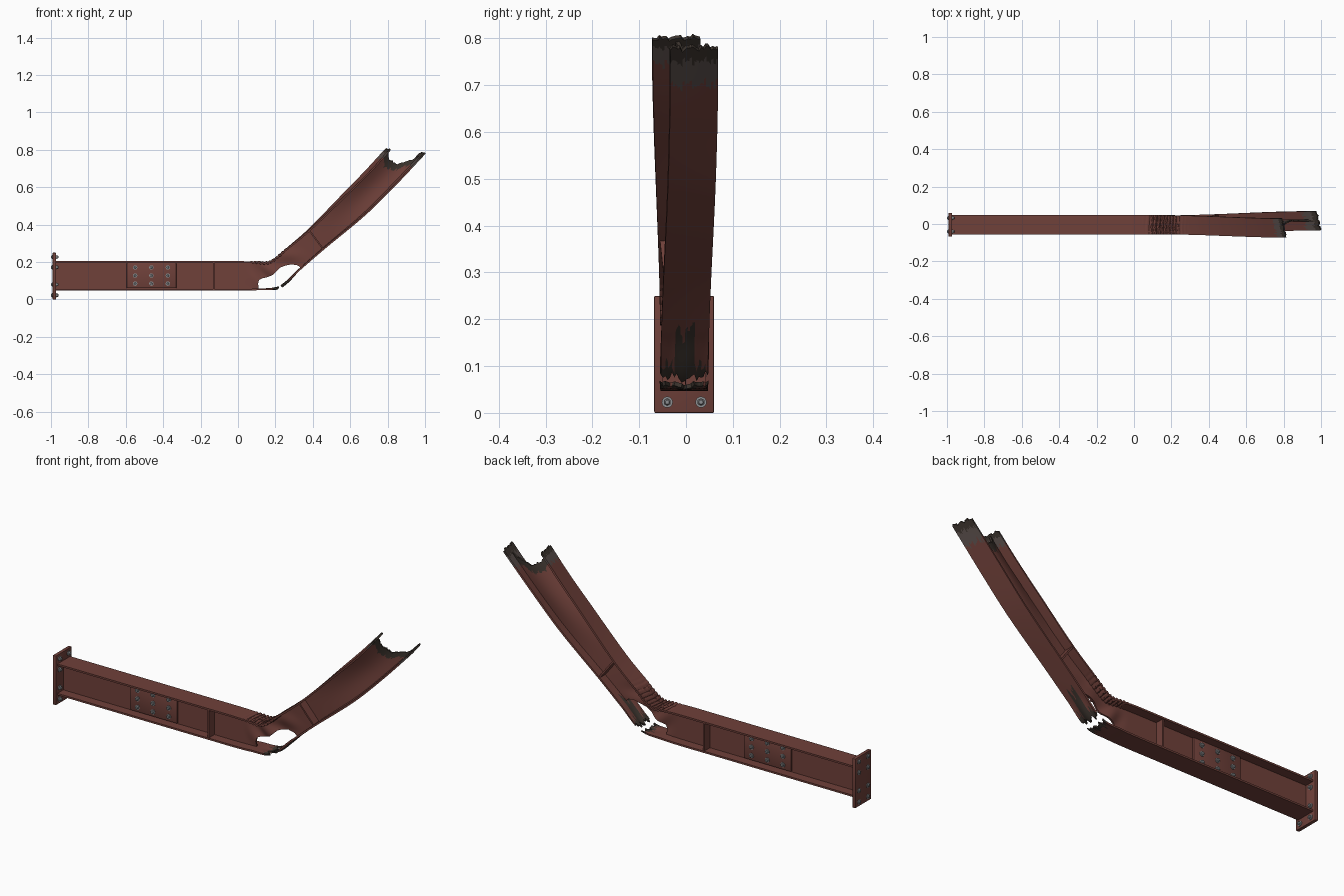
import bpy, bmesh, math
from mathutils import Vector, Matrix

if "Cube" in bpy.data.objects:
    bpy.data.objects.remove(bpy.data.objects["Cube"])

YC = -0.004          # middle of the beam in y
HALF = 0.051         # half flange width
TF, TW = 0.009, 0.008


def material(name, rgb):
    m = bpy.data.materials.new(name)
    m.diffuse_color = (*rgb, 1)
    m.use_nodes = True
    m.node_tree.nodes["Principled BSDF"].inputs["Base Color"].default_value = m.diffuse_color
    return m


PAINT = material("red oxide paint", (0.16, 0.052, 0.042))
SCORCH = material("scorched grey", (0.105, 0.08, 0.073))
SOOT = material("burnt metal", (0.045, 0.034, 0.027))
STEEL = material("bolt steel", (0.27, 0.28, 0.29))

# Path of the beam: parameter, top edge x z, bottom edge x z
KNOTS = [(-0.975, -0.975, 0.205, -0.975, 0.047), (-0.13, -0.13, 0.205, -0.13, 0.047),
         (0.0, 0.0, 0.205, 0.0, 0.047), (0.1, 0.09, 0.203, 0.11, 0.05),
         (0.2, 0.17, 0.204, 0.225, 0.062), (0.33, 0.26, 0.275, 0.335, 0.16),
         (0.48, 0.377, 0.374, 0.457, 0.268), (0.75, 0.57, 0.565, 0.675, 0.455),
         (0.93, 0.69, 0.685, 0.825, 0.605), (1.13, 0.80, 0.805, 0.995, 0.785)]


def smooth(a, b, x):
    t = min(max((x - a) / (b - a), 0), 1)
    return t * t * (3 - 2 * t)


def path(u):
    """Cubic interpolation through the knots."""
    i = max(k for k in range(len(KNOTS) - 1) if k == 0 or KNOTS[k][0] <= u)
    p, q = KNOTS[i], KNOTS[i + 1]
    d = q[0] - p[0]
    t = (u - p[0]) / d

    def slope(k, c):
        a, b = KNOTS[max(k - 1, 0)], KNOTS[min(k + 1, len(KNOTS) - 1)]
        return (b[c] - a[c]) / (b[0] - a[0])
    out = []
    for c in range(1, 5):
        m0, m1 = slope(i, c) * d, slope(i + 1, c) * d
        out.append((2*t**3 - 3*t*t + 1) * p[c] + (t**3 - 2*t*t + t) * m0
                   + (3*t*t - 2*t**3) * q[c] + (t**3 - t*t) * m1)
    return out


def section(u, h, y):
    """Point of the deformed beam: h 0 bottom to 1 top, y across the flange."""
    tx, tz, bx, bz = path(u)
    top, bot = Vector((tx, 0, tz)), Vector((bx, 0, bz))
    n = (top - bot).normalized()
    top, bot = top - n * TF / 2, bot + n * TF / 2
    tw = smooth(0.15, 1.1, u)
    p = bot.lerp(top, h) + n * (y * 0.22 * tw)
    p.y = YC + y + tw * (0.021 - 0.038 * h)
    return p


def rag(t, amp, k):
    return amp * (math.sin(t * 19 + k) + 0.7 * math.sin(t * 43 + 2 * k) + 0.5 * math.sin(t * 71 + k))


def finish(ob, angle=35):
    bpy.ops.object.select_all(action='DESELECT')
    ob.select_set(True)
    bpy.context.view_layer.objects.active = ob
    for m in list(ob.modifiers):
        bpy.ops.object.modifier_apply(modifier=m.name)
    bpy.ops.object.shade_smooth_by_angle(angle=math.radians(angle))


def sheet(name, f, na, nb, thick, rule=None, cutter=None):
    """Thick plate from a grid f(a, b); rule(a, b) picks the colour."""
    bm = bmesh.new()
    g = [[bm.verts.new(f(i / na, j / nb)) for j in range(nb + 1)] for i in range(na + 1)]
    for i in range(na):
        for j in range(nb):
            fc = bm.faces.new((g[i][j], g[i + 1][j], g[i + 1][j + 1], g[i][j + 1]))
            if rule:
                fc.material_index = rule((i + 0.5) / na, (j + 0.5) / nb)
    me = bpy.data.meshes.new(name)
    bm.to_mesh(me)
    bm.free()
    ob = bpy.data.objects.new(name, me)
    bpy.context.collection.objects.link(ob)
    for m in (PAINT, SCORCH, SOOT):
        me.materials.append(m)
    s = ob.modifiers.new("thickness", 'SOLIDIFY')
    s.thickness, s.offset = thick, 0
    if cutter:
        b = ob.modifiers.new("tear", 'BOOLEAN')
        b.operation, b.object, b.solver = 'DIFFERENCE', cutter, 'EXACT'
    finish(ob)
    return ob


def flange(name, h, start, end, n, wave, colour):
    """Flange strip whose ends follow start(b) and end(b)."""
    def at(a, b):
        return start(b) + (end(b) - start(b)) * a

    def f(a, b):
        u = at(a, b)
        p = section(u, h, (2 * b - 1) * HALF)
        p.z += wave(u, b)
        return p
    sheet(name, f, n, 20, TF, lambda a, b: colour(at(a, b), b))


def burnt_end(u, b):
    j = rag(b, 0.004, 1)
    return 2 if u > 1.095 + j else 1 if u > 1.04 + 2 * j else 0


def torn_colour(u, b):
    if 0.165 + rag(b, 0.006, 3) < u < 0.25 + rag(b, 0.008, 5):
        return 2
    if 0.2 < u < 0.35 + rag(b, 0.02, 2) and abs(b - 0.5) < 0.2:
        return 2
    return burnt_end(u, b)


def crumple(u, b):
    env = smooth(0.04, 0.14, u) * (1 - smooth(0.24, 0.38, u))
    return env * 0.005 * math.sin(u * 2 * math.pi / 0.024 + 0.8 * math.sin(b * 5))


def sag(u, b):
    return 0.004 * smooth(0.12, 0.2, u) * (1 - smooth(0.25, 0.35, u)) * math.sin(b * 9)


# Flanges: the top one is crumpled, the bottom one torn in two
flange("top_flange", 1, lambda b: -0.975, lambda b: 1.125 + rag(b, 0.004, 4), 420, crumple, burnt_end)
flange("bottom_flange_fixed", 0, lambda b: -0.975, lambda b: 0.183 + rag(b, 0.007, 1), 160, sag, torn_colour)
flange("bottom_flange_bent", 0, lambda b: 0.222 + rag(b, 0.009, 2), lambda b: 1.125 + rag(b, 0.004, 6),
       150, sag, torn_colour)

# Cutter for the tear in the web
HOLE = [(0.115, 0.03), (0.107, 0.085), (0.113, 0.105), (0.13, 0.113), (0.16, 0.12), (0.185, 0.131),
        (0.205, 0.15), (0.225, 0.17), (0.25, 0.18), (0.285, 0.188), (0.32, 0.182), (0.332, 0.172),
        (0.345, 0.15), (0.31, 0.08), (0.25, 0.03)]
bm = bmesh.new()
face = bm.faces.new([bm.verts.new((x, -0.1, z)) for x, z in HOLE])
ext = bmesh.ops.extrude_face_region(bm, geom=[face])
bmesh.ops.translate(bm, vec=(0, 0.2, 0), verts=[v for v in ext['geom'] if isinstance(v, bmesh.types.BMVert)])
bmesh.ops.recalc_face_normals(bm, faces=bm.faces)
me = bpy.data.meshes.new("tear_cutter")
bm.to_mesh(me)
bm.free()
cutter = bpy.data.objects.new("tear_cutter", me)
bpy.context.collection.objects.link(cutter)
cutter.hide_render = True


# Web: bowed along the arm, buckled at the bend, ragged at the free end
def web_end(h):
    return 1.118 - 0.075 * 4 * h * (1 - h) + rag(h, 0.004, 3)


def web_point(a, h):
    u = -0.975 + (web_end(h) + 0.975) * a
    p = section(u, h, 0)
    bow = math.sin(math.pi * h)
    p.y += bow * 0.018 * smooth(0.5, 0.9, u)
    p.y += bow * 0.009 * smooth(0.03, 0.15, u) * (1 - smooth(0.25, 0.42, u)) * math.sin(u * 42 + h * 4)
    return p


sheet("web", web_point, 300, 28, TW,
      lambda a, h: 2 if (1 - a) * 2.05 < 0.045 + rag(h, 0.006, 2) else 0, cutter)
bpy.data.objects.remove(cutter)

# Stiffener plates on both sides of the web
for label, u in (("fixed", -0.13), ("bent", 0.48)):
    for side, s in (("front", -1), ("back", 1)):
        sheet(f"stiffener_{label}_{side}",
              lambda a, b: section(u, 0.02 + 0.96 * a, s * (0.002 + 0.045 * b)), 6, 2, 0.008)


def plate(name, lo, hi):
    bm = bmesh.new()
    bmesh.ops.create_cube(bm, size=1)
    lo, hi = Vector(lo), Vector(hi)
    for v in bm.verts:
        v.co = Vector([(lo[i] + hi[i]) / 2 + v.co[i] * (hi[i] - lo[i]) for i in range(3)])
    me = bpy.data.meshes.new(name)
    bm.to_mesh(me)
    bm.free()
    ob = bpy.data.objects.new(name, me)
    bpy.context.collection.objects.link(ob)
    me.materials.append(PAINT)
    b = ob.modifiers.new("bevel", 'BEVEL')
    b.width, b.segments = 0.003, 2
    finish(ob)


def bolts(name, spots, axis, r, height):
    """Hex heads on washers, all facing along axis."""
    rot = Vector(axis).to_track_quat('Z', 'Y').to_matrix().to_4x4()
    bm = bmesh.new()
    for s in spots:
        for sides, r1, r2, z0, d in ((20, r * 1.4, r * 1.4, 0, height * 0.25),
                                     (6, r, r, height * 0.25, height * 0.55),
                                     (12, r * 0.75, r * 0.5, height * 0.8, height * 0.2)):
            bmesh.ops.create_cone(bm, cap_ends=True, segments=sides, radius1=r1, radius2=r2, depth=d,
                                  matrix=Matrix.Translation(s) @ rot @ Matrix.Translation((0, 0, z0 + d / 2)))
    me = bpy.data.meshes.new(name)
    bm.to_mesh(me)
    bm.free()
    ob = bpy.data.objects.new(name, me)
    bpy.context.collection.objects.link(ob)
    me.materials.append(STEEL)
    finish(ob)


# End plate with two columns of bolts
plate("end_plate", (-0.991, YC - 0.064, 0), (-0.973, YC + 0.064, 0.25))
grid = [(y, z) for y in (YC - 0.036, YC + 0.036) for z in (0.023, 0.08, 0.172, 0.227)]
bolts("end_bolts_inner", [(-0.973, y, z) for y, z in grid], (1, 0, 0), 0.0085, 0.014)
bolts("end_bolts_outer", [(-0.991, y, z) for y, z in grid], (-1, 0, 0), 0.0085, 0.009)

# Splice plates on both sides of the web with nine bolts each
for side, s in (("front", -1), ("back", 1)):
    y0, y1 = YC + s * 0.003, YC + s * 0.014
    plate(f"splice_plate_{side}", (-0.595, min(y0, y1), 0.06), (-0.33, max(y0, y1), 0.195))
    bolts(f"splice_bolts_{side}", [(x, y1, z) for x in (-0.55, -0.463, -0.375) for z in (0.085, 0.128, 0.171)],
          (0, s, 0), 0.0085, 0.012)
